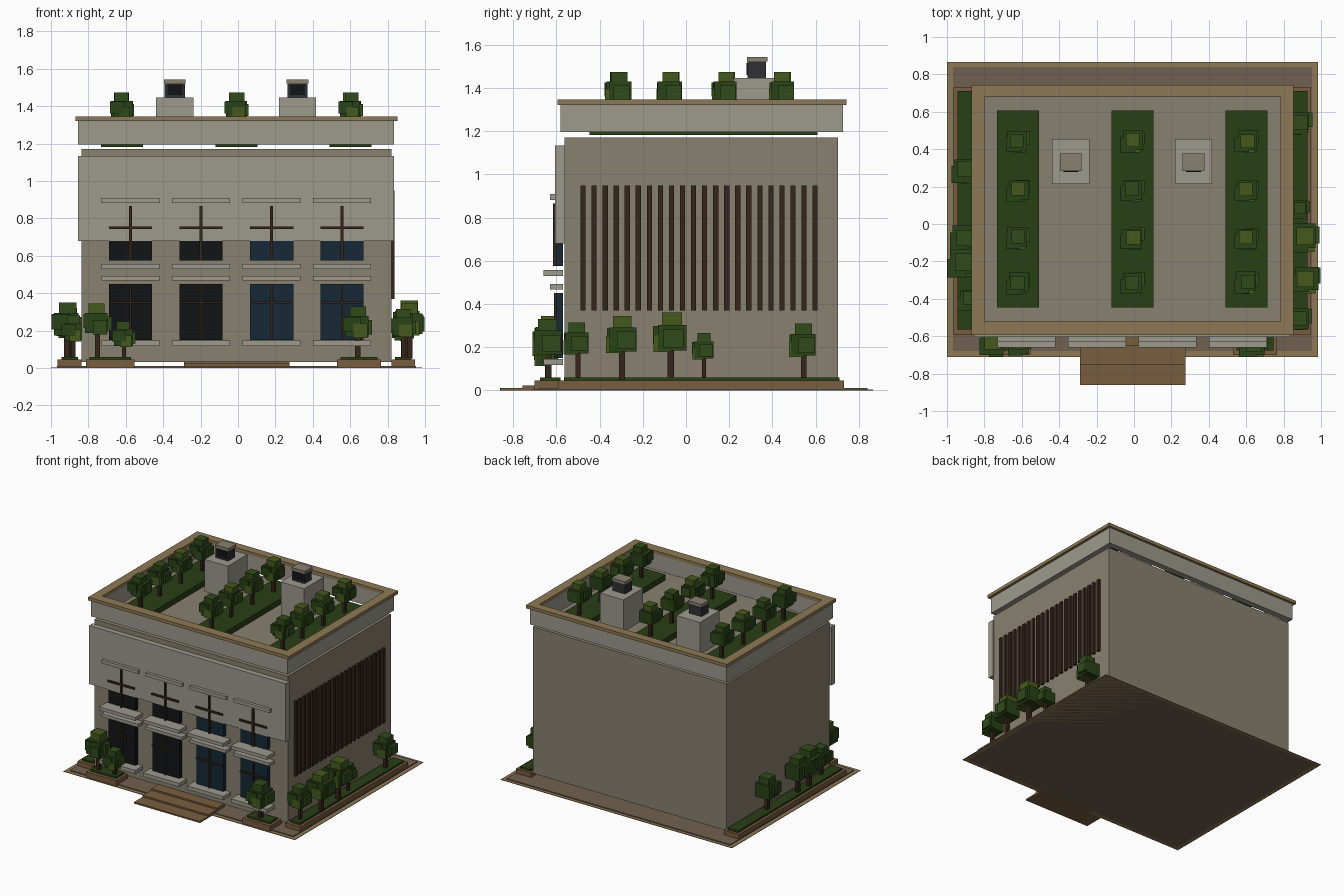
import bpy, bmesh, random
from mathutils import Matrix, Vector

random.seed(4)

def mat(name, rgb):
    m = bpy.data.materials.new(name)
    m.diffuse_color = (*rgb, 1)
    return m

WALL = mat("wall", (0.25, 0.22, 0.16))
STONE = mat("stone", (0.34, 0.32, 0.27))
TAN = mat("tan", (0.27, 0.19, 0.09))
WOOD = mat("planter_wood", (0.19, 0.11, 0.05))
GROUND = mat("ground", (0.16, 0.12, 0.08))
BROWN = mat("dark_wood", (0.035, 0.018, 0.01))
BLACK = mat("dark_glass", (0.006, 0.007, 0.008))
BLUE = mat("blue_glass", (0.008, 0.022, 0.035))
METAL = mat("dark_metal", (0.03, 0.03, 0.035))
GREEN = mat("hedge", (0.022, 0.05, 0.008))
LEAF = [mat("leaf_dark", (0.022, 0.055, 0.008)), mat("leaf_mid", (0.03, 0.07, 0.01)),
        mat("leaf_light", (0.06, 0.10, 0.012))]

def boxes(name, spans, mats):
    """One object from boxes given as (x0, x1, y0, y1, z0, z1, material index)."""
    bm = bmesh.new()
    for x0, x1, y0, y1, z0, z1, mi in spans:
        c = Vector((x0 + x1, y0 + y1, z0 + z1)) / 2
        r = bmesh.ops.create_cube(bm, size=1, matrix=Matrix.Translation(c) @
                                  Matrix.Diagonal((x1 - x0, y1 - y0, z1 - z0, 1)))
        for f in {f for v in r["verts"] for f in v.link_faces}:
            f.material_index = mi
    me = bpy.data.meshes.new(name)
    bm.to_mesh(me)
    bm.free()
    for m in mats:
        me.materials.append(m)
    ob = bpy.data.objects.new(name, me)
    bpy.context.collection.objects.link(ob)
    return ob

def box(name, x0, x1, y0, y1, z0, z1, m):
    return boxes(name, [(x0, x1, y0, y1, z0, z1, 0)], [m])

def ring(name, o, i, z0, z1, m):
    """Rectangular frame: outer and inner (x0, x1, y0, y1)."""
    boxes(name, [(o[0], o[1], o[2], i[2], z0, z1, 0), (o[0], o[1], i[3], o[3], z0, z1, 0),
                 (o[0], i[0], i[2], i[3], z0, z1, 0), (i[1], o[1], i[2], i[3], z0, z1, 0)], [m])

def tree(name, x, y, z0, top, w):
    """Trunk plus a stack of overlapping leaf cubes."""
    s = []
    def leaf(cx, cy, cz, a, h, mi):
        s.append((x + cx - a / 2, x + cx + a / 2, y + cy - a / 2, y + cy + a / 2,
                  cz - h / 2, cz + h / 2, mi))
    t = w * 0.09
    s.append((x - t, x + t, y - t, y + t, z0, top - w * 0.8, 0))
    j = lambda: random.uniform(-0.05, 0.05) * w
    leaf(j(), j(), top - 0.7 * w, 0.8 * w, 0.72 * w, 1)
    leaf(j(), j(), top - 0.28 * w, 0.56 * w, 0.56 * w, random.choice((2, 3)))
    leaf(0.22 * w, 0.1 * w + j(), top - 0.72 * w, 0.56 * w, 0.5 * w, 2)
    leaf(-0.2 * w, -0.18 * w + j(), top - 0.62 * w, 0.6 * w, 0.5 * w, 1)
    leaf(0.08 * w, -0.24 * w, top - 0.85 * w, 0.5 * w, 0.5 * w, random.choice((2, 3)))
    boxes(name, s, [BROWN] + LEAF)

# Ground plates and entrance steps
box("ground_border", -1.0, 0.985, -0.71, 0.865, 0, 0.004, TAN)
box("ground_plate", -0.968, 0.952, -0.68, 0.84, 0, 0.011, GROUND)
for i, y in enumerate((-0.86, -0.755, -0.65)):
    box(f"step_{i}", -0.29, 0.275, y, -0.56, 0, 0.012 * (i + 1), WOOD)

# Main block, upper front panel, raised parapet and its cap
box("body", -0.838, 0.822, -0.563, 0.703, 0.032, 1.17, WALL)
box("front_panel", -0.855, 0.833, -0.605, -0.56, 0.68, 1.133, STONE)
inner = (-0.80, 0.782, -0.52, 0.678)
ring("parapet", (-0.855, 0.833, -0.58, 0.725), inner, 1.195, 1.32, STONE)
ring("parapet_cap", (-0.87, 0.853, -0.594, 0.743), inner, 1.32, 1.345, TAN)

# Four window bays
for i, x in enumerate((-0.575, -0.198, 0.18, 0.556)):
    g = BLACK if i < 2 else BLUE
    a, b = x - 0.116, x + 0.116
    box(f"lower_glass_{i}", a, b, -0.6, -0.57, 0.15, 0.45, g)
    box(f"upper_glass_{i}", a, b, -0.6, -0.57, 0.575, 0.865, g)
    boxes(f"mullions_{i}", [
        (x - 0.008, x + 0.008, -0.616, -0.585, 0.575, 0.865, 0),
        (a, b, -0.616, -0.585, 0.743, 0.757, 0),
        (x - 0.006, x + 0.006, -0.61, -0.59, 0.15, 0.45, 0),
        (a, b, -0.61, -0.59, 0.345, 0.356, 0)], [BROWN])
    boxes(f"sills_{i}", [
        (x - 0.155, x + 0.155, -0.66, -0.568, 0.53, 0.557, 0),
        (x - 0.155, x + 0.155, -0.66, -0.568, 0.117, 0.146, 0),
        (x - 0.155, x + 0.155, -0.628, -0.568, 0.467, 0.492, 0),
        (x - 0.155, x + 0.155, -0.628, -0.568, 0.882, 0.908, 0)], [STONE])

# Vertical fins on the right wall
boxes("side_fins", [(0.815, 0.838, y - 0.012, y + 0.012, 0.369, 0.949, 0)
                    for y in (-0.476 + 0.0511 * k for k in range(22))], [BROWN])

# Ground planters with grass tops
for n, (x0, x1, y0, y1) in {"right": (0.82, 0.947, -0.59, 0.73), "left": (-0.965, -0.836, -0.59, 0.73),
                            "front_left": (-0.813, -0.553, -0.70, -0.56),
                            "front_right": (0.528, 0.765, -0.70, -0.56)}.items():
    box(f"planter_{n}", x0, x1, y0, y1, 0, 0.046, WOOD)
    box(f"grass_{n}", x0 + 0.02, x1 - 0.02, y0 + 0.025, y1 - 0.02, 0.04, 0.06, GREEN)

# Ground trees
for i, (x, y, top, w) in enumerate((
        (0.885, -0.5, 0.315, 0.135), (0.92, -0.295, 0.345, 0.155), (0.91, -0.07, 0.36, 0.165),
        (0.885, 0.083, 0.265, 0.11), (0.885, 0.545, 0.31, 0.14),
        (-0.90, 0.29, 0.32, 0.15), (-0.91, -0.07, 0.33, 0.15), (-0.915, -0.2, 0.35, 0.165),
        (-0.88, -0.4, 0.28, 0.125),
        (-0.75, -0.635, 0.345, 0.15), (-0.61, -0.64, 0.25, 0.125), (0.64, -0.635, 0.33, 0.155))):
    tree(f"ground_tree_{i}", x, y, 0.05, top, w)

# Roof hedges and trees
for i, x in enumerate((-0.62, -0.008, 0.602)):
    box(f"roof_hedge_{i}", x - 0.113, x + 0.113, -0.447, 0.608, 1.182, 1.225, GREEN)
    for k, y in enumerate((-0.31, -0.073, 0.185, 0.447)):
        tree(f"roof_tree_{i}_{k}", x, y, 1.2, 1.473, 0.13)

# Roof chimneys: block, dark vent and cap
for i, x in enumerate((-0.338, 0.318)):
    box(f"chimney_{i}", x - 0.1, x + 0.1, 0.215, 0.455, 1.195, 1.445, STONE)
    box(f"vent_{i}", x - 0.054, x + 0.054, 0.285, 0.37, 1.445, 1.525, METAL)
    box(f"vent_opening_{i}", x - 0.04, x + 0.04, 0.279, 0.3, 1.46, 1.515, BLACK)
    box(f"vent_cap_{i}", x - 0.058, x + 0.058, 0.283, 0.377, 1.522, 1.543, WALL)
